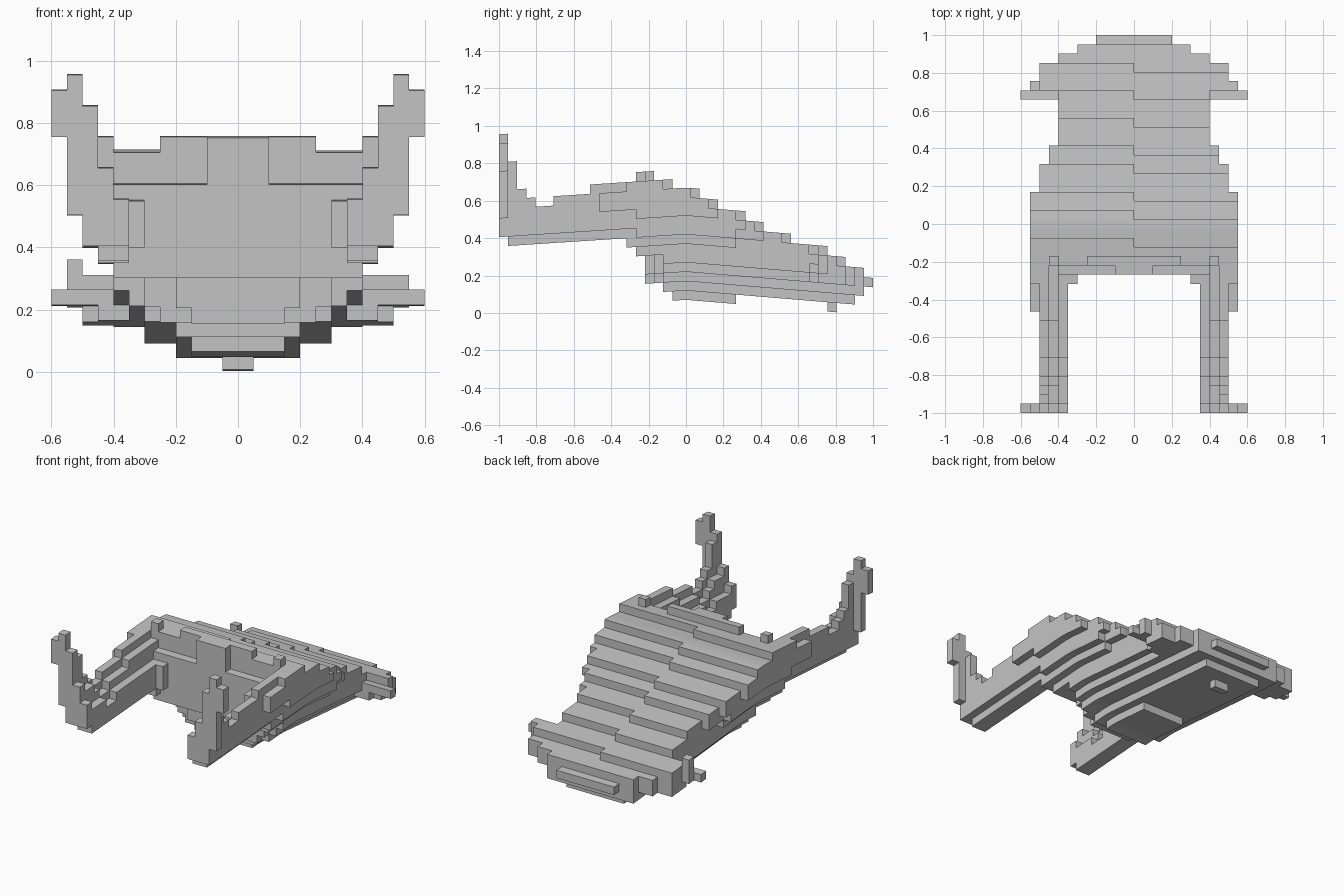
import bpy, bmesh
from mathutils import Vector

old = bpy.data.objects.get("Cube")
if old:
    bpy.data.objects.remove(old)

grey = bpy.data.materials.new("plain_grey")
grey.use_nodes = True
COLOUR = (0.55, 0.55, 0.55, 1)
grey.diffuse_color = COLOUR
grey.node_tree.nodes["Principled BSDF"].inputs["Base Color"].default_value = COLOUR

CELL = 0.05          # block size across and up
ROWS = 41            # blocks from front to back
cells = {}           # (x, row, layer) -> part name


def row(y):
    return round((y + 1) * ROWS / 2)


def col(x):
    return round(x / CELL)


def fill(part, x0, x1, y0, y1, k0, k1):
    for i in range(col(x0), col(x1)):
        for j in range(row(y0), row(y1)):
            for k in range(k0, k1):
                cells.setdefault((i, j, k), part)


def pair(part, x0, x1, y0, y1, k0, k1):
    fill("left_" + part, x0, x1, y0, y1, k0, k1)
    fill("right_" + part, -x1, -x0, y0, y1, k0, k1)


def step(table, y):
    """Value of the first band whose back edge lies behind y."""
    return next((v for edge, v in table if y < edge), 0)


# Hull rules: roof terraces, plan outline, and width and extent of each layer
roof = [(-.06, 13), (.08, 12), (.18, 11), (.31, 10), (.43, 9), (.57, 8),
        (.7, 7), (.86, 6), (.95, 5), (1.1, 4)]
plan = [(.18, .55), (.33, .5), (.43, .45), (.66, .4), (.71, .6), (.76, .55),
        (.86, .5), (.9, .4), (.95, .3), (1.1, .2)]
mid_width = [.15, .2, .3, .35, .4, .4, .45, .5, .5] + [.55] * 6
rear_width = [0, .2, .3, .5, .6, .55, .5, .4]
layer_front = [-.07, -.12, -.22, -.22, -.22] + [-.27] * 6 + [-.22] * 4
layer_back = [.28, .9, .95] + [1.0] * 12


def hull_half(k, y):
    """Half width of one hull layer at y."""
    if y > .66:
        wide = rear_width[k]
        if y < .71 and k != 4:
            wide = min(wide, .4 if k > 4 else .45)
    else:
        # upper flanks draw in one step toward the back
        wide = mid_width[k - 1 if k > 5 and y > .25 else k]
        # the belly has a stepped round nose
        if 1 < k < 5:
            nose = .2 if k > 2 else .15
            wide = min(wide, nose + 2 * (y - layer_front[k] - 1 / ROWS) + .01)
    return min(wide, step(plan, y))


for j in range(ROWS):
    y = (j + .5) * 2 / ROWS - 1
    for i in range(-12, 12):
        # terraces break one row earlier on the left half
        top = step(roof, y + (2 / ROWS if i >= 0 and y < .9 else 0))
        x = abs(i + .5) * CELL
        for k in range(top):
            inside = layer_front[k] - .01 < y < layer_back[k] + .01
            if inside and x < hull_half(k, y):
                cells[i, j, k] = "rear_rim" if y > .66 else "hull"

# Roof ridge with its front pillar, corner studs, keel stub and rear post
fill("roof_ridge", -.25, .25, -.22, -.17, 13, 14)
fill("front_pillar", -.1, .1, -.27, -.22, 11, 14)
pair("roof_stud", .4, .45, -.22, -.17, 13, 14)
fill("keel_stub", -.05, .05, .756, .805, 0, 1)
fill("right_post", -.55, -.5, .71, .756, 5, 7)

# Arms: stepped tops, low on the inside and high on the outside
arm_top = [(-.95, 16, -.9), (-.9, 13, -.85), (-.85, 12, -.8), (-.8, 11, -.7),
           (-.7, 12, -.53), (-.53, 13, -.22)]
for y0, top, y1 in arm_top:
    pair("arm", .45, .5, y0, y1, 8, top)
    pair("arm", .4, .45, y0, y1, 7, min(top - 1, 12))
    pair("arm", .35, .4, y0, y1, 7, max(9, min(top - 2, 10)))
pair("arm", .5, .55, -.475, -.22, 10, 12)
pair("arm", .5, .55, -.33, -.22, 12, 13)
pair("arm", .5, .55, -.27, -.22, 9, 10)

# Arm roots blending into the hull
pair("arm", .35, .45, -.33, -.22, 6, 8)
pair("arm", .35, .4, -.27, -.22, 5, 11)
pair("arm", .3, .35, -.31, -.22, 7, 10)

# Upright cross-shaped tips
pair("tip", .35, .45, -1, -.95, 8, 11)
pair("tip", .4, .5, -1, -.95, 8, 13)
pair("tip", .45, .55, -1, -.95, 10, 17)
pair("tip", .5, .6, -1, -.95, 15, 18)
pair("tip", .5, .55, -1, -.95, 18, 19)


def place(p):
    """Grid corner to position, drooping gently toward both ends."""
    y = p[1] * 2 / ROWS - 1
    droop = .083 * y if y > 0 else -.065 * y
    return Vector((p[0] * CELL, y, .07 + p[2] * CELL - droop))


def build(part):
    """Skin the outside of one part."""
    bm = bmesh.new()
    verts = {}
    for cell in (c for c, name in cells.items() if name == part):
        for axis in range(3):
            for side in (0, 1):
                near = list(cell)
                near[axis] += 2 * side - 1
                if tuple(near) in cells:
                    continue
                u, v = (axis + 1) % 3, (axis + 2) % 3
                loop = []
                for du, dv in ((0, 0), (1, 0), (1, 1), (0, 1)):
                    p = list(cell)
                    p[axis] += side
                    p[u] += du
                    p[v] += dv
                    p = tuple(p)
                    if p not in verts:
                        verts[p] = bm.verts.new(place(p))
                    loop.append(verts[p])
                bm.faces.new(loop if side else loop[::-1])
    bmesh.ops.dissolve_limit(bm, angle_limit=.01, verts=bm.verts[:], edges=bm.edges[:])
    mesh = bpy.data.meshes.new(part)
    bm.to_mesh(mesh)
    bm.free()
    mesh.materials.append(grey)
    bpy.context.collection.objects.link(bpy.data.objects.new(part, mesh))


for part in sorted(set(cells.values())):
    build(part)
